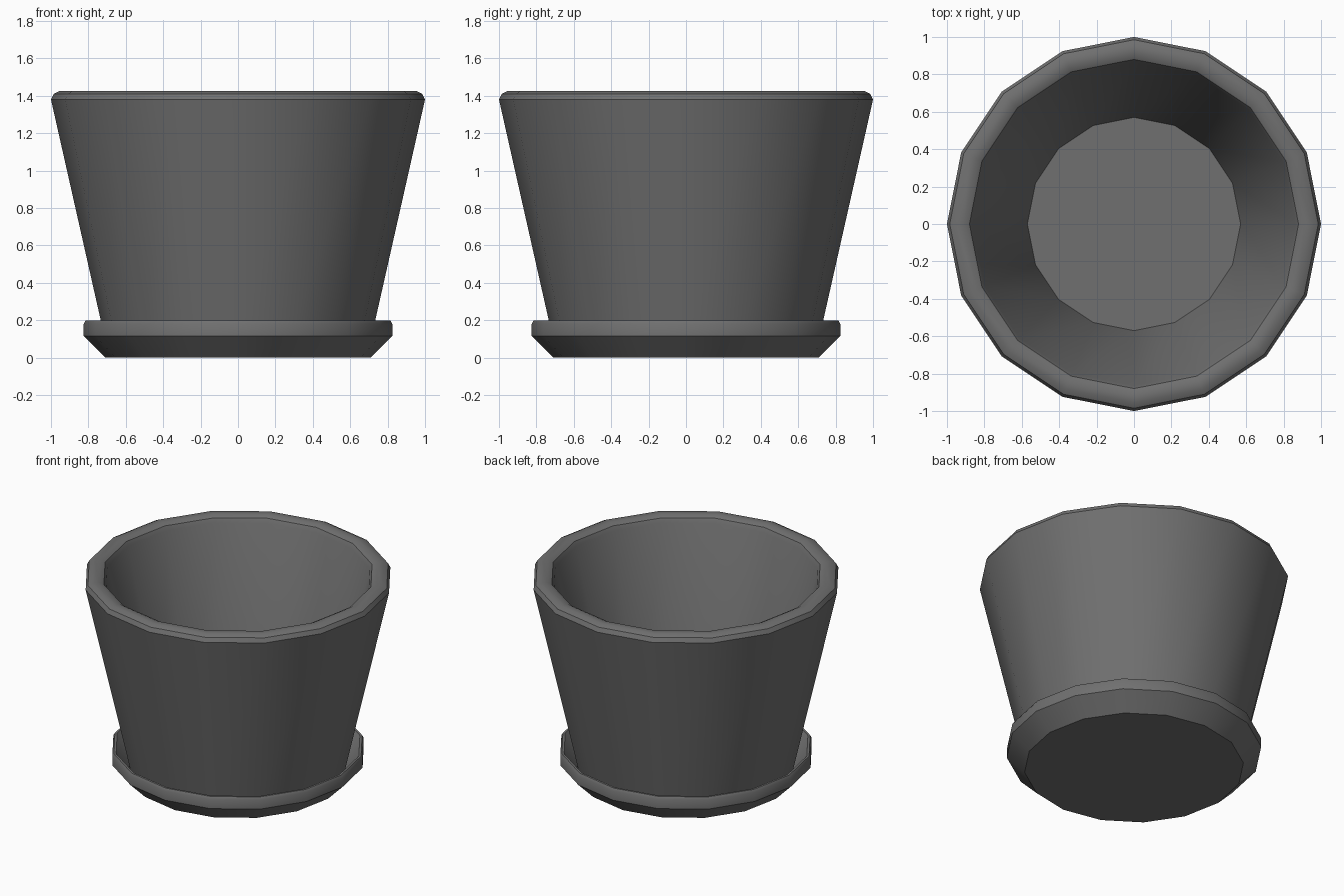
import bpy, bmesh, math

if "Cube" in bpy.data.objects:
    bpy.data.objects.remove(bpy.data.objects["Cube"])

SIDES = 16

# Dark grey finish
dark = bpy.data.materials.new("dark_grey")
dark.diffuse_color = (0.162, 0.162, 0.162, 1)
dark.use_nodes = True
dark.node_tree.nodes["Principled BSDF"].inputs["Base Color"].default_value = dark.diffuse_color


def lathe(name, profile, smooth):
    """Revolve an (r, z) profile around z; r = 0 ends become cap centres."""
    bm = bmesh.new()
    verts = [bm.verts.new((r, 0, z)) for r, z in profile]
    edges = [bm.edges.new(pair) for pair in zip(verts, verts[1:])]
    bmesh.ops.spin(bm, geom=verts + edges, cent=(0, 0, 0), axis=(0, 0, 1),
                   angle=math.tau, steps=SIDES, use_merge=True)
    bmesh.ops.remove_doubles(bm, verts=bm.verts[:], dist=1e-4)
    bmesh.ops.recalc_face_normals(bm, faces=bm.faces[:])
    mesh = bpy.data.meshes.new(name)
    bm.to_mesh(mesh)
    bm.free()
    mesh.materials.append(dark)
    obj = bpy.data.objects.new(name, mesh)
    bpy.context.collection.objects.link(obj)
    bpy.ops.object.select_all(action='DESELECT')
    obj.select_set(True)
    bpy.context.view_layer.objects.active = obj
    bpy.ops.object.shade_smooth_by_angle(angle=math.radians(smooth))
    return obj


# One turned piece: chamfered base, saucer rim, gutter, tapered wall,
# bevelled lip with a soft inner edge, and the hollow inside
lathe("pot_with_saucer", [
    (0, 0), (0.71, 0), (0.825, 0.115), (0.825, 0.18), (0.815, 0.197),
    (0.80, 0.197), (0.707, 0.08),
    (1.0, 1.38), (0.985, 1.41), (0.955, 1.425), (0.91, 1.425),
    (0.88, 1.41), (0.865, 1.38), (0.57, 0.10), (0, 0.10)], 44 - 11)
